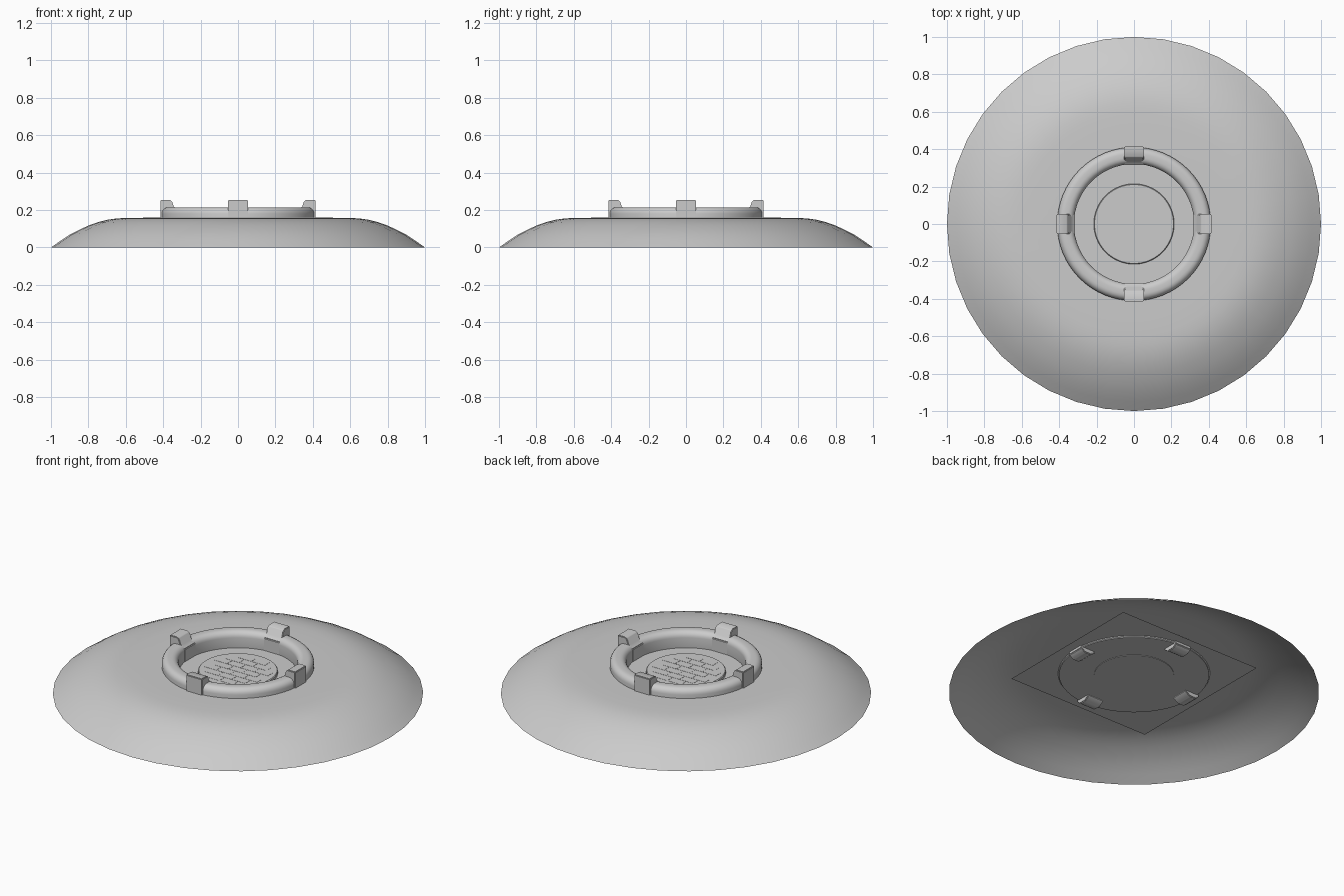
import bpy, bmesh, math
from mathutils import Matrix, Vector

if "Cube" in bpy.data.objects:
    bpy.data.objects.remove(bpy.data.objects["Cube"])

grey = bpy.data.materials.new("light_grey")
grey.use_nodes = True
colour = (0.6, 0.6, 0.6, 1)
grey.diffuse_color = colour
grey.node_tree.nodes["Principled BSDF"].inputs["Base Color"].default_value = colour


def finish(name, bm, angle=40):
    mesh = bpy.data.meshes.new(name)
    bm.to_mesh(mesh)
    bm.free()
    mesh.materials.append(grey)
    obj = bpy.data.objects.new(name, mesh)
    bpy.context.collection.objects.link(obj)
    bpy.ops.object.select_all(action="DESELECT")
    obj.select_set(True)
    bpy.context.view_layer.objects.active = obj
    bpy.ops.object.shade_smooth_by_angle(angle=math.radians(angle))
    return obj


def lathe(name, profile, sides, closed=False):
    """Spin a radius/height profile around the z axis."""
    bm = bmesh.new()
    verts = [bm.verts.new((r, 0, z)) for r, z in profile]
    pairs = list(zip(verts, verts[1:]))
    if closed:
        pairs.append((verts[-1], verts[0]))
    edges = [bm.edges.new(p) for p in pairs]
    bmesh.ops.spin(bm, geom=verts + edges, cent=(0, 0, 0), axis=(0, 0, 1),
                   angle=math.tau, steps=sides)
    bmesh.ops.remove_doubles(bm, verts=bm.verts, dist=1e-4)
    bmesh.ops.recalc_face_normals(bm, faces=bm.faces)
    return finish(name, bm)


# Open-bottomed dome with a round opening in its flat top
dome = lathe("dome_shell", [(1, 0), (.95, .035), (.9, .068), (.85, .094), (.8, .117),
                            (.75, .135), (.7, .148), (.65, .155), (.6, .158),
                            (.5, .159), (.36, .159)], 40)
up = sum((f.normal.z for f in dome.data.polygons))
if up < 0:
    dome.data.flip_normals()

# Square sheet under the opening
bm = bmesh.new()
bmesh.ops.create_grid(bm, x_segments=1, y_segments=1, size=.47)
bmesh.ops.translate(bm, verts=bm.verts, vec=(0, 0, .117))
finish("floor_sheet", bm)

# Shallow round base and the raised centre disc
lathe("ring_base", [(0, .108), (.405, .108), (.405, .12), (0, .12)], 64)
lathe("centre_disc", [(0, .105), (.215, .105), (.215, .135), (.211, .139), (0, .139)], 64)

# Rounded ring: four quarter arcs joined by straight sides
section = []
mid_r, half_w, low, high = .366, .045, .112, .215
for corner, (sr, z, c) in enumerate([(1, high, .035), (-1, high, .035),
                                     (-1, low, .008), (1, low, .008)]):
    centre_r = mid_r + sr * (half_w - c)
    centre_z = z - c if z == high else z + c
    for i in range(6):
        a = math.pi / 2 * (corner + i / 5)
        section.append((centre_r + c * math.cos(a), centre_z + c * math.sin(a)))
lathe("ring", section, 64, closed=True)

# Four clamps gripping the ring, slanted inside and tapered underneath
clamp_side = [(.415, .10), (.415, .255), (.365, .255), (.352, .245),
              (.342, .215), (.316, .195), (.316, .105), (.35, .082), (.39, .082)]
for i, name in enumerate(["left", "back", "right", "front"]):
    bm = bmesh.new()
    face = bm.faces.new([bm.verts.new((r, -.053, z)) for r, z in clamp_side])
    out = bmesh.ops.extrude_face_region(bm, geom=[face])
    bmesh.ops.translate(bm, vec=(0, .106, 0),
                        verts=[v for v in out["geom"] if isinstance(v, bmesh.types.BMVert)])
    bmesh.ops.recalc_face_normals(bm, faces=bm.faces)
    bmesh.ops.bevel(bm, geom=bm.edges[:], offset=.004, segments=2, affect="EDGES")
    bmesh.ops.rotate(bm, verts=bm.verts, matrix=Matrix.Rotation(i * math.pi / 2, 3, "Z"))
    finish("clamp_" + name, bm)

# Very thin staggered bricks on the disc
bm = bmesh.new()
for row in range(-3, 4):
    for col in range(-2, 3):
        x = (col + (row % 2) / 2) * .09
        y = row * .05
        if math.hypot(abs(x) + .043, abs(y) + .023) < .2:
            place = Matrix.Translation(Vector((x, y, .139)))
            size = Matrix.Diagonal((.086, .046, .002, 1))
            bmesh.ops.create_cube(bm, size=1, matrix=place @ size)
finish("disc_bricks", bm)
